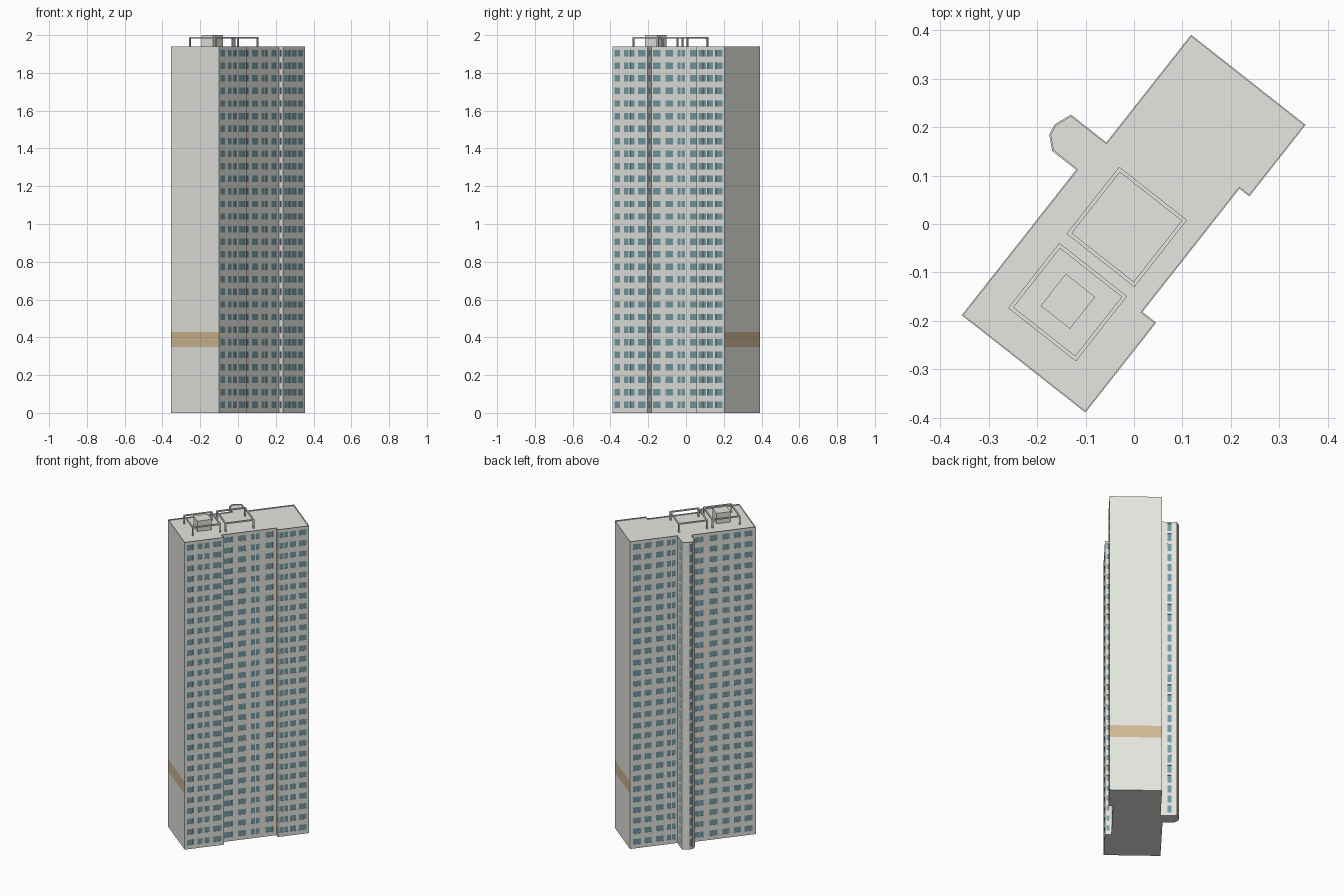
import bpy, bmesh, math
from mathutils import Vector

if "Cube" in bpy.data.objects:
    bpy.data.objects.remove(bpy.data.objects["Cube"])

ANGLE = math.radians(51.8)
CU, SU = math.cos(ANGLE), math.sin(ANGLE)
TOP, FLOORS, PITCH, FIRST = 1.94, 29, 0.0665, 0.042


def mat(name, rgb):
    m = bpy.data.materials.new(name)
    m.diffuse_color = (*rgb, 1)
    m.use_nodes = True
    m.node_tree.nodes["Principled BSDF"].inputs["Base Color"].default_value = m.diffuse_color
    return m


CONCRETE = mat("pale_concrete", (0.79, 0.79, 0.75))
GLASS = mat("blue_glass", (0.17, 0.33, 0.38))
TAN = mat("tan_band", (0.63, 0.48, 0.29))


def world(s, t, z=0.0):
    """Plan coordinates (along, across the slab) to world."""
    return Vector((s * CU + t * SU, s * SU - t * CU, z))


def finish(bm, name, mats):
    me = bpy.data.meshes.new(name)
    bm.to_mesh(me)
    bm.free()
    for m in mats:
        me.materials.append(m)
    ob = bpy.data.objects.new(name, me)
    bpy.context.collection.objects.link(ob)
    return ob


def wall(bm, p0, p1, windows=(), height=0.034, bands=()):
    """Wall from p0 to p1 with a grid of recessed windows, or painted bands."""
    axis = 0 if abs(p1[0] - p0[0]) > abs(p1[1] - p0[1]) else 1
    spans = []
    for centre, width in windows:
        a = (centre - p0[axis]) / (p1[axis] - p0[axis])
        h = width / 2 / abs(p1[axis] - p0[axis])
        spans.append((a - h, a + h))
    spans.sort()
    rows = list(bands)
    if spans:
        rows = [(FIRST + i * PITCH - height / 2, FIRST + i * PITCH + height / 2)
                for i in range(FLOORS)]
    xs = [0.0] + [v for sp in spans for v in sp] + [1.0]
    zs = [0.0] + [v for r in rows for v in r] + [TOP]
    grid = []
    for z in zs:
        grid.append([bm.verts.new(world(p0[0] + (p1[0] - p0[0]) * f,
                                        p0[1] + (p1[1] - p0[1]) * f, z)) for f in xs])
    panes = []
    for j in range(len(zs) - 1):
        for i in range(len(xs) - 1):
            f = bm.faces.new((grid[j][i], grid[j][i + 1], grid[j + 1][i + 1], grid[j + 1][i]))
            if spans and i % 2 and j % 2:
                panes.append(f)
            elif bands and j % 2:
                f.material_index = 2
    # push the panes slightly in behind the wall surface
    if panes:
        bm.normal_update()
        inward = -panes[0].normal * 0.0015
        for f in panes:
            old = list(f.verts)
            new = [bm.verts.new(v.co + inward) for v in old]
            for k in range(4):
                n = (k + 1) % 4
                bm.faces.new((old[k], old[n], new[n], new[k]))
            bm.faces.new(new).material_index = 1
            bm.faces.remove(f)


# Floor plan of the slab, with two projecting wings and a rear stair tower
A, B, C, D = (-0.368, -0.163), (-0.368, 0.162), (-0.132, 0.162), (-0.132, 0.126)
E, F, G, H = (0.192, 0.126), (0.192, 0.152), (0.380, 0.152), (0.380, -0.149)
K, S1, S2, S3, S4, L = ((0.097, -0.149), (0.097, -0.242), (0.060, -0.256),
                        (0.037, -0.252), (0.014, -0.226), (0.014, -0.163))
PLAN = [A, B, C, D, E, F, G, H, K, S1, S2, S3, S4, L]


def pair(s):
    return [(s - 0.014, 0.023), (s + 0.014, 0.023)]


BAND = [(0.35, 0.427)]
tower = bmesh.new()
wall(tower, A, B, bands=BAND)
wall(tower, B, C, [(-0.335, 0.038), (-0.276, 0.03), (-0.234, 0.03), (-0.172, 0.05)])
wall(tower, C, D, [(0.144, 0.016)])
wall(tower, D, E, [(-0.098, 0.052), (-0.014, 0.05), (0.148, 0.044)] + pair(0.066))
wall(tower, E, F, [(0.139, 0.012)])
wall(tower, F, G, pair(0.229) + [(0.284, 0.036), (0.342, 0.046)])
wall(tower, G, H, bands=BAND)
wall(tower, H, K, [(0.338, 0.046), (0.272, 0.042), (0.202, 0.046)] + pair(0.132))
wall(tower, K, S1, [(-0.20, 0.022)], height=0.048)
wall(tower, S1, S2)
wall(tower, S2, S3, [(0.0485, 0.014)], height=0.048)
wall(tower, S3, S4)
wall(tower, S4, L)
wall(tower, L, A, pair(-0.03) + [(-0.115, 0.05), (-0.19, 0.044), (-0.258, 0.042), (-0.325, 0.046)])

# Underside and sunken roof behind a thin parapet
tower.faces.new([tower.verts.new(world(*p)) for p in reversed(PLAN)])
roof = tower.faces.new([tower.verts.new(world(*p, TOP)) for p in PLAN])
tower.normal_update()
bmesh.ops.inset_region(tower, faces=[roof], thickness=0.004, use_boundary=True)
sunk = bmesh.ops.extrude_discrete_faces(tower, faces=[roof])["faces"]
for v in sunk[0].verts:
    v.co.z -= 0.006
bmesh.ops.remove_doubles(tower, verts=tower.verts[:], dist=0.00005)
finish(tower, "tower_block", [CONCRETE, GLASS, TAN])


def add_box(bm, s0, s1, t0, t1, z0, z1):
    lo = [bm.verts.new(world(s, t, z0)) for s, t in ((s0, t0), (s0, t1), (s1, t1), (s1, t0))]
    hi = [bm.verts.new(v.co + Vector((0, 0, z1 - z0))) for v in lo]
    faces = [bm.faces.new(lo[::-1]), bm.faces.new(hi)]
    for k in range(4):
        n = (k + 1) % 4
        faces.append(bm.faces.new((lo[k], lo[n], hi[n], hi[k])))
    bmesh.ops.recalc_face_normals(bm, faces=faces)


# Open roof frames: four posts and a square of beams
def roof_frame(name, s0, s1, t0, t1, w=0.008, z=1.99):
    bm = bmesh.new()
    for s in (s0, s1 - w):
        add_box(bm, s, s + w, t0, t1, z - w, z)
        for t in (t0, t1 - w):
            add_box(bm, s, s + w, t, t + w, TOP - 0.006, z - w)
    for t in (t0, t1 - w):
        add_box(bm, s0 + w, s1 - w, t, t + w, z - w, z)
    finish(bm, name, [CONCRETE])


roof_frame("roof_frame_middle", -0.102, 0.074, -0.097, 0.081)
roof_frame("roof_frame_end", -0.297, -0.126, -0.097, 0.081)

# Lift housing inside the end frame
bm = bmesh.new()
add_box(bm, -0.252, -0.168, -0.047, 0.030, TOP - 0.006, 2.0)
finish(bm, "lift_housing", [CONCRETE])
